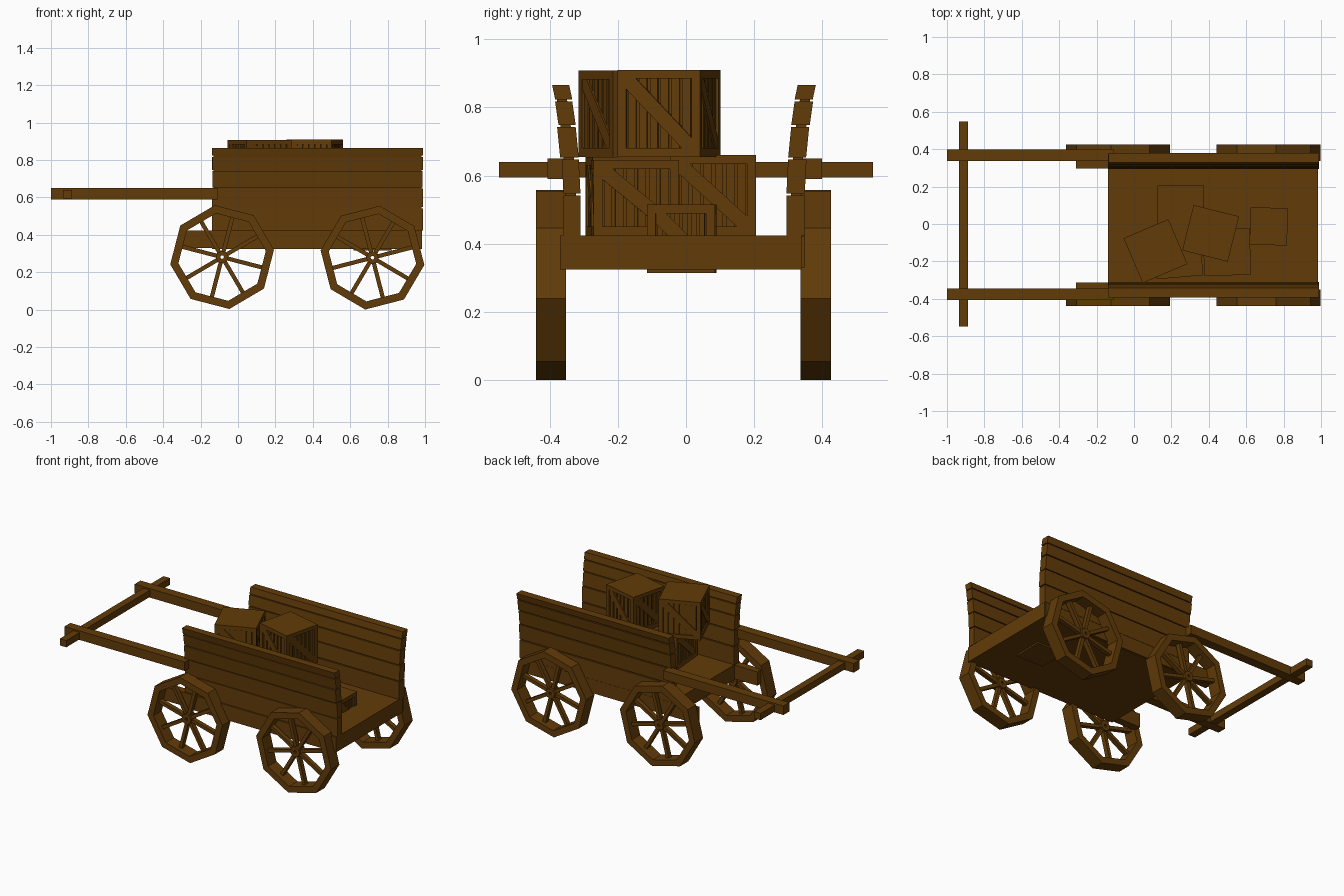
import bpy, bmesh, math, random
from mathutils import Matrix, Vector

if "Cube" in bpy.data.objects:
    bpy.data.objects.remove(bpy.data.objects["Cube"])

random.seed(4)
wood = bpy.data.materials.new("brown wood")
wood.diffuse_color = (0.122, 0.044, 0.0025, 1)
wood.use_nodes = True
wood.node_tree.nodes["Principled BSDF"].inputs["Base Color"].default_value = wood.diffuse_color
YC = -0.0075          # the cart body sits slightly off the y axis


def finish(name, bm):
    bmesh.ops.recalc_face_normals(bm, faces=bm.faces)
    me = bpy.data.meshes.new(name)
    bm.to_mesh(me)
    bm.free()
    me.materials.append(wood)
    ob = bpy.data.objects.new(name, me)
    bpy.context.collection.objects.link(ob)
    return ob


def box(bm, center, size, pre=Matrix()):
    m = pre @ Matrix.Translation(center) @ Matrix.Diagonal((*size, 1))
    bmesh.ops.create_cube(bm, size=1, matrix=m)


def span(bm, x, y, z):
    box(bm, [(a + b) / 2 for a, b in (x, y, z)], [b - a for a, b in (x, y, z)])


def prism_x(bm, profile, x0, x1):
    """Extrude a y-z outline along x."""
    a = [bm.verts.new((x0, y, z)) for y, z in profile]
    b = [bm.verts.new((x1, y, z)) for y, z in profile]
    n = len(profile)
    bm.faces.new(a)
    bm.faces.new(b[::-1])
    for i in range(n):
        j = (i + 1) % n
        bm.faces.new((a[i], b[i], b[j], a[j]))


def ring(bm, r_out, r_in, width, sides, start):
    """Flat-sided ring around the y axis."""
    loops = []
    for r, y in ((r_out, -width / 2), (r_out, width / 2), (r_in, width / 2), (r_in, -width / 2)):
        loops.append([bm.verts.new((r * math.cos(start + i * math.tau / sides), y,
                                    r * math.sin(start + i * math.tau / sides))) for i in range(sides)])
    for k in range(4):
        p, q = loops[k], loops[(k + 1) % 4]
        for i in range(sides):
            j = (i + 1) % sides
            bm.faces.new((p[i], p[j], q[j], q[i]))


def wheel(name, x, y, z, start):
    bm = bmesh.new()
    ring(bm, 0.280, 0.236, 0.088, 8, start)
    ring(bm, 0.034, 0.010, 0.06, 8, start)
    for i in range(8):
        a = start + (i + 0.5) * math.tau / 8
        box(bm, (0.127, 0, 0), (0.205, 0.03, 0.022), Matrix.Rotation(-a, 4, 'Y'))
    finish(name, bm).location = (x, y, z)


def crate(name, x, y, z0, z1, s, deg):
    h, f, d = z1 - z0, 0.026, 0.014
    bm = bmesh.new()
    box(bm, (0, 0, h / 2), (s - 2 * d, s - 2 * d, h - 0.01))
    for z in (f / 2, h - f / 2):                       # lid and base
        box(bm, (0, 0, z), (s, s, f))
    for k in range(4):
        rot = Matrix.Rotation(k * math.pi / 2, 4, 'Z')
        box(bm, (s / 2 - f / 2, s / 2 - f / 2, h / 2), (f, f, h - 2 * f), rot)   # corner post
        inner = s - 2 * f
        for i in range(6):                             # upright slats
            px = -inner / 2 + (i + 0.5) * inner / 6
            box(bm, (px, -s / 2 + d - 0.003, h / 2), (inner / 6 - 0.009, 0.008, h - 2 * f), rot)
        # diagonal brace, upper left to lower right
        w, t = inner / 2, h / 2 - f
        c = 0.03
        y0, y1 = -s / 2 + 0.002, -s / 2 + d
        out = [(-w, t), (-w + c, t), (w, -t + c), (w, -t), (w - c, -t), (-w, t - c)]
        front = [bm.verts.new(rot @ Vector((u, y0, v + h / 2))) for u, v in out]
        back = [bm.verts.new(rot @ Vector((u, y1, v + h / 2))) for u, v in out]
        bm.faces.new(front)
        bm.faces.new(back[::-1])
        for i in range(6):
            j = (i + 1) % 6
            bm.faces.new((front[i], back[i], back[j], front[j]))
    ob = finish(name, bm)
    ob.location = (x, y, z0)
    ob.rotation_euler.z = math.radians(deg)


# Thick cart bed
bm = bmesh.new()
span(bm, (-0.14, 0.985), (-0.37, 0.339), (0.325, 0.425))
finish("cart_bed", bm)

# Outward curving plank walls, side sills, shafts and wheels
levels = [(0.42, 0.330), (0.545, 0.330), (0.65, 0.335), (0.745, 0.344), (0.82, 0.354), (0.865, 0.363)]
for side, label in ((-1, "front"), (1, "back")):
    bm = bmesh.new()
    for (z0, m0), (z1, m1) in zip(levels, levels[1:]):
        z0 += 0.003
        z1 -= 0.003 if z1 < 0.86 else 0
        j = random.uniform(-0.003, 0.003)
        prof = [(YC + side * (m + o), z) for m, o, z in
                ((m0, -0.028, z0), (m0, 0.024 + j, z0), (m1, 0.024 + j, z1), (m1, -0.028, z1))]
        prism_x(bm, prof, -0.14 + random.uniform(0, 0.005), 0.99 - random.uniform(0, 0.005))
    # thin backing strip that closes the gaps between the planks
    back = [(YC + side * (m - 0.015), z - 0.01) for z, m in levels]
    back += [(YC + side * (m + 0.015), z - 0.01) for z, m in reversed(levels)]
    prism_x(bm, back, -0.13, 0.98)
    finish(label + "_plank_wall", bm)

    bm = bmesh.new()
    ys = sorted((YC + side * 0.305, YC + side * 0.356))
    span(bm, (-0.31, 0.98), ys, (0.33, 0.422))
    finish(label + "_sill", bm)

    bm = bmesh.new()
    ys = sorted((YC / 2 + side * 0.340, YC / 2 + side * 0.402))
    span(bm, (-1.0, -0.11), ys, (0.59, 0.65))
    finish(label + "_shaft", bm)

    wheel(label + "_leading_wheel", -0.085, YC + side * 0.388, 0.281, math.radians(8))
    wheel(label + "_trailing_wheel", 0.719, YC + side * 0.388, 0.278, math.radians(-8))

# Pulling bar across the shafts
bm = bmesh.new()
span(bm, (-0.935, -0.887), (-0.548, 0.548), (0.595, 0.64))
finish("pull_bar", bm)

# Load of crates
crate("lower_crate_back", 0.25, 0.08, 0.425, 0.66, 0.25, 0)
crate("lower_crate_front", 0.235, -0.16, 0.425, 0.655, 0.25, 5)
crate("lower_crate_tail", 0.497, -0.15, 0.425, 0.645, 0.25, 2)
crate("upper_crate_tail", 0.41, -0.05, 0.655, 0.91, 0.25, -14)
crate("upper_crate_front", 0.115, -0.145, 0.655, 0.908, 0.26, 23)
crate("small_sunk_crate", 0.72, -0.013, 0.315, 0.515, 0.2, -1)
